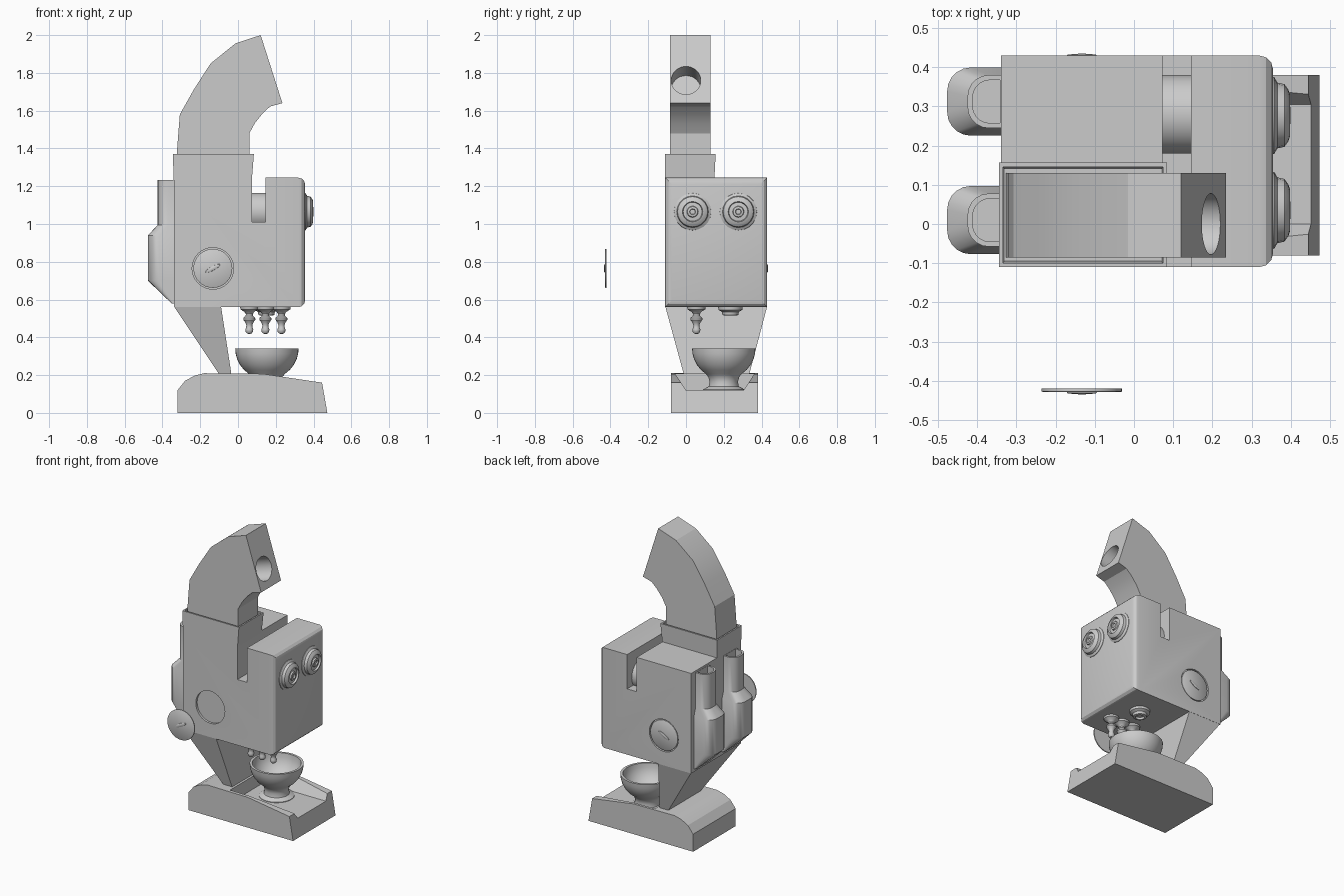
import bpy, bmesh, math
from mathutils import Vector

if "Cube" in bpy.data.objects:
    bpy.data.objects.remove(bpy.data.objects["Cube"])


def finish(name, bm, angle=30):
    bmesh.ops.recalc_face_normals(bm, faces=bm.faces)
    me = bpy.data.meshes.new(name)
    bm.to_mesh(me)
    bm.free()
    me.shade_smooth()
    me.set_sharp_from_angle(angle=math.radians(angle))
    ob = bpy.data.objects.new(name, me)
    bpy.context.collection.objects.link(ob)
    return ob


def skin(name, rings, angle=30, bevel=None):
    """Join equal-length point rings and cap both ends."""
    bm = bmesh.new()
    vs = [[bm.verts.new(p) for p in ring] for ring in rings]
    n = len(rings[0])
    for a, b in zip(vs, vs[1:]):
        for i in range(n):
            bm.faces.new((a[i], a[(i + 1) % n], b[(i + 1) % n], b[i]))
    bm.faces.new(vs[0])
    bm.faces.new(vs[-1])
    if bevel:
        bmesh.ops.recalc_face_normals(bm, faces=bm.faces)
        edges = [e for e in bm.edges if bevel(e)]
        bmesh.ops.bevel(bm, geom=edges, offset=0.035, segments=3, profile=0.5, affect='EDGES')
    return finish(name, bm, angle)


def prism(name, profile, y0, y1, angle=10, bevel=None):
    return skin(name, [[(x, y, z) for x, z in profile] for y in (y0, y1)], angle, bevel)


def box(name, x0, x1, y0, y1, z0, z1):
    return prism(name, [(x0, z0), (x1, z0), (x1, z1), (x0, z1)], y0, y1)


def lathe(name, profile, loc, axis=(0, 0, 1), seg=32, angle=35):
    q = Vector((0, 0, 1)).rotation_difference(Vector(axis))
    rings = []
    for r, h in profile:
        rings.append([Vector(loc) + q @ Vector((r * math.cos(t), r * math.sin(t), h))
                      for t in (2 * math.pi * i / seg for i in range(seg))])
    return skin(name, rings, angle)


def cut(ob, cutter):
    m = ob.modifiers.new("cut", 'BOOLEAN')
    m.operation = 'DIFFERENCE'
    m.solver = 'EXACT'
    m.object = cutter
    bpy.context.view_layer.objects.active = ob
    bpy.ops.object.modifier_apply(modifier=m.name)
    bpy.data.objects.remove(cutter)


# Body block with rounded face, notch and round side pockets
body = prism("body", [(-0.34, 0.56), (0.355, 0.56), (0.355, 1.245), (-0.34, 1.245)], -0.11, 0.43, 20,
             bevel=lambda e: all(v.co.x > 0.35 for v in e.verts))
cut(body, box("notch_cutter", 0.073, 0.145, -0.3, 0.6, 1.01, 1.4))
KX, KZ = -0.133, 0.765
for side, face in ((-1, -0.11), (1, 0.43)):
    cut(body, lathe("pocket_cutter", [(0.11, -0.015), (0.11, 0.05)], (KX, face, KZ), (0, side, 0)))

# Wheel inside the notch
lathe("notch_wheel", [(0.1, 0), (0.1, 0.085)], (0.065, 0.28, 1.065), (1, 0, 0))

# Side covers: one floating off the front, one seated in the back
for label, side, y in (("front", -1, -0.42), ("back", 1, 0.42)):
    lathe(label + "_cover", [(0.103, 0), (0.103, 0.007), (0.1, 0.009)], (KX, y, KZ), (0, side, 0))
    slot = lathe(label + "_cover_slot", [(0.045, -0.002), (0.042, 0.003), (0.025, 0.005), (0.004, 0.006)],
                 (0, 0, 0), (0, side, 0), 20)
    slot.scale = (1, 1, 0.26)
    slot.rotation_euler = (0, -math.radians(28), 0)
    slot.location = (KX, y + side * 0.009, KZ)

# Tapered leg
skin("leg", [[(-0.34, -0.11, 0.565), (-0.09, -0.11, 0.565), (-0.09, 0.43, 0.565), (-0.34, 0.43, 0.565)],
             [(-0.1, -0.012, 0.205), (-0.035, -0.012, 0.205), (-0.035, 0.335, 0.205), (-0.1, 0.335, 0.205)]])

# Base with sloping open tray
base = prism("base", [(-0.32, 0), (0.473, 0), (0.445, 0.16), (0.13, 0.207), (-0.18, 0.21),
                      (-0.23, 0.197), (-0.28, 0.17), (-0.32, 0.12)], -0.08, 0.38, 25)
cut(base, skin("tray_cutter", [[(x, y, z) for y, z in
                                ((0, 0.12), (0.305, 0.12), (0.39, 0.25), (-0.085, 0.25))] for x in (-0.02, 0.6)]))

# Footed bowl
bowl = [(0.11, 0.118), (0.11, 0.124), (0.08, 0.14), (0.075, 0.165), (0.082, 0.19)]
bowl += [(0.168 * math.cos(a), 0.342 - 0.165 * math.sin(a))
         for a in (math.radians(d) for d in (56, 44, 32, 20, 10, 0))]
bowl += [(0.152 * math.cos(a), 0.342 - 0.145 * math.sin(a))
         for a in (math.radians(d) for d in (0, 12, 25, 38, 51, 64, 77, 88))]
lathe("bowl", bowl, (0.153, 0.2, 0), seg=40)

# Three dispensing nozzles and the round fitting beside them
nozzle = [(0.05, 0.565), (0.047, 0.548), (0.026, 0.535), (0.018, 0.523), (0.02, 0.513), (0.031, 0.503),
          (0.032, 0.493), (0.022, 0.48), (0.016, 0.465), (0.017, 0.452), (0.021, 0.442),
          (0.02, 0.43), (0.012, 0.42), (0.003, 0.418)]
for i in range(3):
    lathe("nozzle", nozzle, (0.06 + 0.085 * i, 0.055, 0), seg=16)
lathe("outlet_fitting", [(0.065, 0.565), (0.063, 0.545), (0.045, 0.535), (0.042, 0.518), (0.028, 0.515),
                         (0.026, 0.53), (0.003, 0.53)], (0.15, 0.235, 0), seg=24)

# Pair of stepped round dials on the face
for y in (0.035, 0.277):
    lathe("face_dial", [(0.1, -0.01), (0.098, 0.004), (0.084, 0.012), (0.08, 0.03), (0.066, 0.04), (0.054, 0.044),
                        (0.05, 0.032), (0.03, 0.034), (0.027, 0.044), (0.016, 0.046), (0.013, 0.038), (0.002, 0.038)],
          (0.354, y, 1.065), (1, 0, 0), 20)

# Open-topped pouches on the rear, wide below and narrow above
def pouch_ring(yc, z, d, w, x0=-0.335):
    r = min(0.06, d * 0.9, w * 0.8)
    pts = [(x0, yc - w, z)]
    for cy, start in ((yc - w + r, 270), (yc + w - r, 180)):
        for k in range(6):
            a = math.radians(start - k * 18)
            pts.append((-0.34 - d + r + r * math.cos(a), cy + r * math.sin(a), z))
    return pts + [(x0, yc + w, z)]


for yc in (0.01, 0.3125):
    skin("rear_pouch", [pouch_ring(yc, *s) for s in (
        (0.58, 0.012, 0.087), (0.70, 0.137, 0.087), (0.94, 0.137, 0.087), (0.995, 0.085, 0.068),
        (1.232, 0.085, 0.068), (1.232, 0.072, 0.055, -0.342), (1.0, 0.072, 0.055, -0.342))])

# Hollow collar on the body
def rect(x0, x1, y0, y1, z):
    return [(x0, y0, z), (x1, y0, z), (x1, y1, z), (x0, y1, z)]


skin("collar", [rect(-0.34, 0.073, -0.11, 0.15, 1.23), rect(-0.345, 0.084, -0.11, 0.157, 1.37),
                rect(-0.335, 0.074, -0.1, 0.146, 1.37), rect(-0.33, 0.07, -0.095, 0.14, 1.27)])

# Curved chute with round opening in the tilted end
chute = prism("chute", [(-0.327, 1.25), (-0.322, 1.4), (-0.308, 1.58), (-0.235, 1.71), (-0.145, 1.85), (-0.015, 1.955),
                        (0.12, 2.0), (0.235, 1.64), (0.17, 1.622), (0.13, 1.585), (0.09, 1.535),
                        (0.06, 1.48), (0.06, 1.25)], -0.085, 0.13, 10)
cut(chute, lathe("opening_cutter", [(0.078, -0.16), (0.078, 0.15)], (0.197, 0.0, 1.76), (0.953, 0, 0.304)))
for ob in (body, base, chute):
    ob.data.set_sharp_from_angle(angle=math.radians(20))
